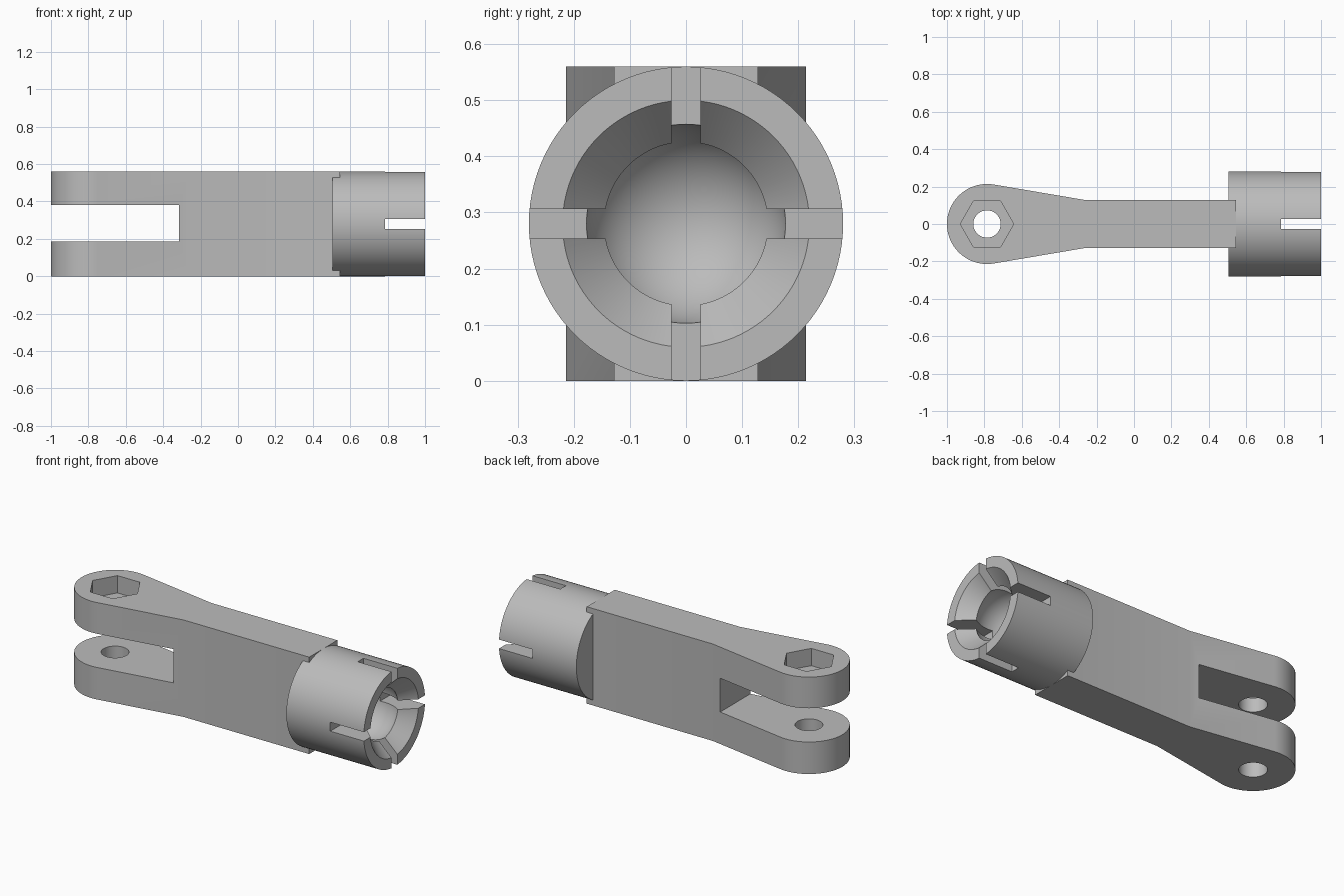
import bpy, bmesh, math
from mathutils import Vector

if "Cube" in bpy.data.objects:
    bpy.data.objects.remove(bpy.data.objects["Cube"], do_unlink=True)

HEIGHT, MID = 0.56, 0.28        # overall height and axis height
PIVOT, END_R = -0.786, 0.214    # fork eye centre and radius
NECK = Vector((-0.26, 0.128))   # where the taper meets the straight bar

grey = bpy.data.materials.new("plain grey")
grey.use_nodes = True
colour = (0.5, 0.5, 0.5, 1)
grey.diffuse_color = colour
grey.node_tree.nodes["Principled BSDF"].inputs["Base Color"].default_value = colour


def finish(name, bm):
    bmesh.ops.recalc_face_normals(bm, faces=bm.faces)
    mesh = bpy.data.meshes.new(name)
    bm.to_mesh(mesh)
    bm.free()
    mesh.materials.append(grey)
    obj = bpy.data.objects.new(name, mesh)
    bpy.context.collection.objects.link(obj)
    return obj


def prism(name, outline, low, high):
    """Extrude an xy outline from low to high."""
    bm = bmesh.new()
    base = bm.faces.new([bm.verts.new((x, y, low)) for x, y in outline])
    top = bmesh.ops.extrude_face_region(bm, geom=[base])["geom"]
    verts = [v for v in top if isinstance(v, bmesh.types.BMVert)]
    bmesh.ops.translate(bm, vec=(0, 0, high - low), verts=verts)
    return finish(name, bm)


def ring(radius, count):
    return [(PIVOT + radius * math.cos(math.tau * i / count),
             radius * math.sin(math.tau * i / count)) for i in range(count)]


def rect(x0, x1, half):
    return [(x0, -half), (x1, -half), (x1, half), (x0, half)]


def cut(target, cutters):
    """Subtract the cutters, then shade by angle."""
    bpy.ops.object.select_all(action="DESELECT")
    bpy.context.view_layer.objects.active = target
    target.select_set(True)
    for cutter in cutters:
        cutter.hide_render = True
        mod = target.modifiers.new("cut", "BOOLEAN")
        mod.operation, mod.solver, mod.object = "DIFFERENCE", "EXACT", cutter
        bpy.ops.object.modifier_apply(modifier=mod.name)
        bpy.data.objects.remove(cutter, do_unlink=True)
    bpy.ops.object.shade_smooth_by_angle(angle=math.radians(25))


# Forked arm: round eye tapering tangentially into a straight bar
reach = Vector((NECK.x - PIVOT, NECK.y))
start = math.atan2(reach.y, reach.x) + math.acos(END_R / reach.length)
steps = 40
outline = []
for i in range(steps + 1):
    a = start + (math.tau - 2 * start) * i / steps
    outline.append((PIVOT + END_R * math.cos(a), END_R * math.sin(a)))
outline += [(NECK.x, -NECK.y), (0.545, -NECK.y), (0.545, NECK.y), (NECK.x, NECK.y)]
arm = prism("forked_arm", outline, 0, HEIGHT)
cut(arm, [
    prism("fork_gap", rect(-1.2, -0.315, 0.5), 0.185, 0.38),
    prism("pin_hole", ring(0.073, 48), -0.1, 0.7),
    prism("nut_pocket", ring(0.143, 6), 0.46, 0.7),
])

# Ball socket: outer tube, flared mouth and spherical cavity, turned about x
BALL_X, BALL_R, MOUTH_X, MOUTH_R = 0.815, 0.18, 0.92, 0.145
profile = [(0.505, 0), (0.505, MID), (1, MID), (1, 0.22)]
first = math.atan2(MOUTH_R, MOUTH_X - BALL_X)
for i in range(25):
    a = first + (math.pi - first) * i / 24
    profile.append((BALL_X + BALL_R * math.cos(a), max(0, BALL_R * math.sin(a))))
bm = bmesh.new()
verts = [bm.verts.new((x, 0, MID + r)) for x, r in profile]
edges = [bm.edges.new(pair) for pair in zip(verts, verts[1:])]
bmesh.ops.spin(bm, geom=verts + edges, cent=(0, 0, MID), axis=(1, 0, 0),
               angle=math.tau, steps=96, use_duplicate=False)
bmesh.ops.remove_doubles(bm, verts=bm.verts, dist=0.0001)
socket = finish("ball_socket", bm)

# Four slots splitting the socket rim into fingers
cut(socket, [
    prism("upright_slot", rect(0.785, 1.2, 0.026), -0.2, 0.8),
    prism("level_slot", rect(0.785, 1.2, 0.5), MID - 0.026, MID + 0.026),
])
